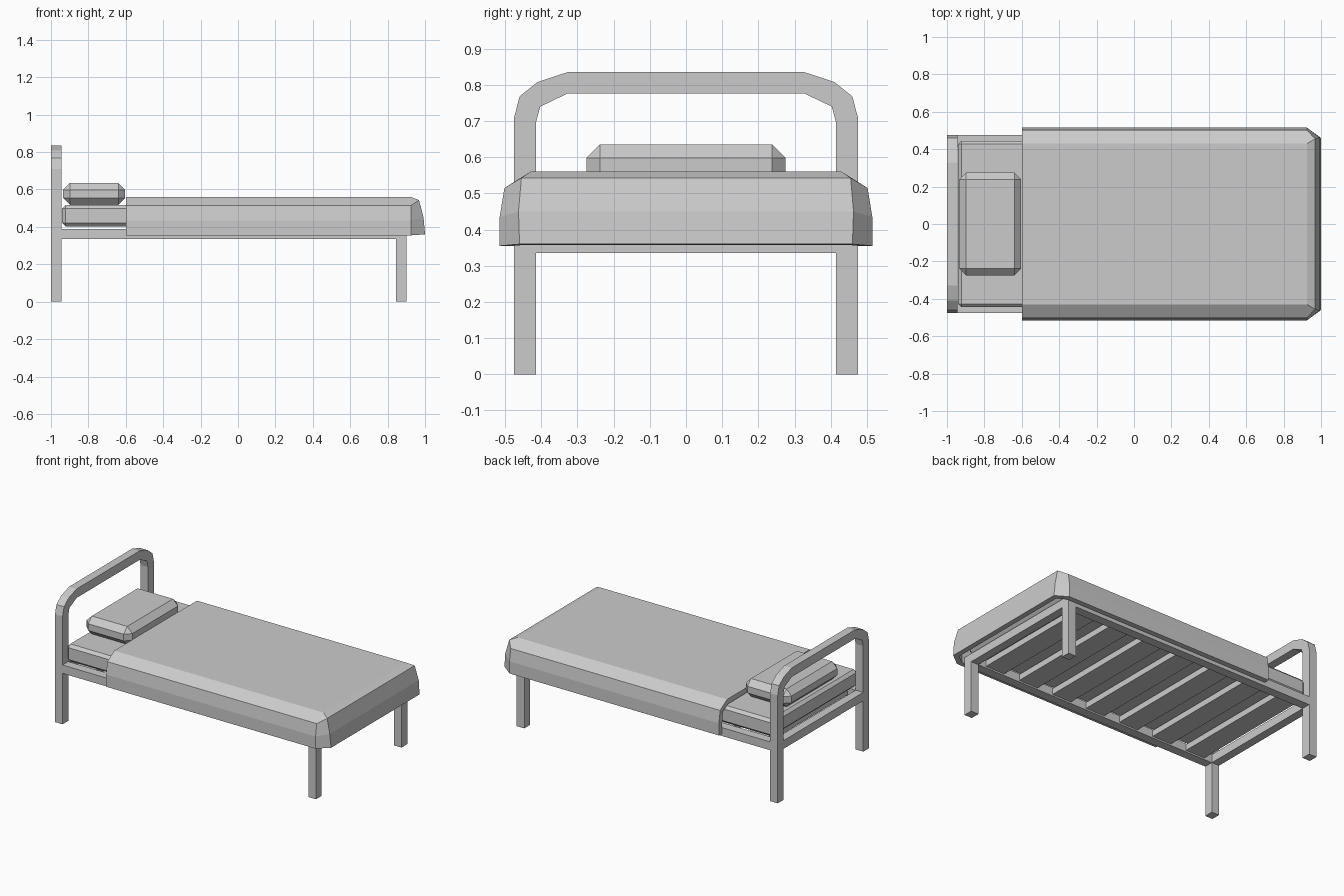
import bpy, bmesh
from mathutils import Vector

cube = bpy.data.objects.get("Cube")
if cube:
    bpy.data.objects.remove(cube, do_unlink=True)

grey = bpy.data.materials.new("plain grey")
grey.use_nodes = True
COLOUR = (0.6, 0.6, 0.6, 1)
grey.diffuse_color = COLOUR
grey.node_tree.nodes["Principled BSDF"].inputs["Base Color"].default_value = COLOUR


def finish(name, bm):
    bmesh.ops.recalc_face_normals(bm, faces=bm.faces[:])
    mesh = bpy.data.meshes.new(name)
    bm.to_mesh(mesh)
    bm.free()
    mesh.materials.append(grey)
    ob = bpy.data.objects.new(name, mesh)
    bpy.context.collection.objects.link(ob)
    return ob


def box(name, x, y, z, bevel=0):
    bm = bmesh.new()
    bmesh.ops.create_cube(bm, size=1)
    lo, hi = Vector((x[0], y[0], z[0])), Vector((x[1], y[1], z[1]))
    for v in bm.verts:
        v.co = (lo + hi) / 2 + v.co * (hi - lo)
    if bevel:
        bmesh.ops.bevel(bm, geom=bm.edges[:], offset=bevel, segments=1,
                        profile=0.5, affect='EDGES')
    return finish(name, bm)


HEAD = (-1.0, -0.945)
FOOT = (0.845, 0.9)
OUT, IN = 0.475, 0.415
RAIL_Z = (0.335, 0.39)

# Headboard: bent square bar standing on the floor
outer = [(OUT, 0), (OUT, 0.71), (0.46, 0.768), (0.41, 0.808), (0.328, 0.835)]
inner = [(IN, 0), (IN, 0.695), (0.403, 0.74), (0.365, 0.758), (0.328, 0.776)]
outer += [(-y, z) for y, z in reversed(outer)]
inner += [(-y, z) for y, z in reversed(inner)]
bm = bmesh.new()
rings = [[bm.verts.new((x, y, z)) for x, (y, z) in
          ((HEAD[0], o), (HEAD[1], o), (HEAD[1], i), (HEAD[0], i))]
         for o, i in zip(outer, inner)]
for a, b in zip(rings, rings[1:]):
    for k in range(4):
        n = (k + 1) % 4
        bm.faces.new((a[k], a[n], b[n], b[k]))
bm.faces.new(rings[0])
bm.faces.new(rings[-1])
finish("headboard", bm)

# Side rails and foot legs
for side, s in (("left", 1), ("right", -1)):
    y = sorted((s * IN, s * OUT))
    box("side_rail_" + side, (HEAD[1], FOOT[1]), y, RAIL_Z)
    box("foot_leg_" + side, FOOT, y, (0, RAIL_Z[0]))

# End rails
box("head_rail", HEAD, (-IN, IN), RAIL_Z)
box("foot_rail", FOOT, (-IN, IN), RAIL_Z)

# Slats
COUNT = 7
pitch = (FOOT[0] - HEAD[1]) / COUNT
for i in range(COUNT):
    mid = HEAD[1] + pitch * (i + 0.5)
    box(f"slat_{i + 1}", (mid - 0.07, mid + 0.07), (-IN, IN), (0.345, 0.385))

# Mattress and pillow
box("mattress", (-0.94, 0.9), (-0.445, 0.445), (0.403, 0.517), 0.018)
box("pillow", (-0.935, -0.603), (-0.275, 0.275), (0.517, 0.635), 0.037)

# Blanket: draped shell, each row runs head edge, side corner, foot corner
rows = [
    [(-0.6, 0.43, 0.56), (0.925, 0.43, 0.56), (0.968, 0.455, 0.543)],
    [(-0.6, 0.502, 0.515), (0.925, 0.502, 0.515), (0.968, 0.455, 0.543)],
    [(-0.6, 0.515, 0.435), (0.925, 0.515, 0.435), (0.992, 0.463, 0.45)],
    [(-0.6, 0.515, 0.355), (0.925, 0.515, 0.355), (1.0, 0.46, 0.36)],
]
bm = bmesh.new()
grids = [[[bm.verts.new((x, s * y, z)) for x, y, z in row] for row in rows]
         for s in (1, -1)]
for g in grids:
    for a, b in zip(g, g[1:]):
        for k in range(2):
            bm.faces.new((a[k], a[k + 1], b[k + 1], b[k]))
p, q = grids
bm.faces.new((p[0][0], p[0][1], q[0][1], q[0][0]))
bm.faces.new((p[0][1], p[0][2], q[0][2], q[0][1]))
for k in range(1, 3):
    bm.faces.new((p[k][2], p[k + 1][2], q[k + 1][2], q[k][2]))
bmesh.ops.remove_doubles(bm, verts=bm.verts[:], dist=0.0001)
blanket = finish("blanket", bm)
# Keep the shell facing outward before thickening it inward
top = max(blanket.data.polygons, key=lambda f: f.area)
if top.normal.z < 0:
    blanket.data.flip_normals()
shell = blanket.modifiers.new("thickness", 'SOLIDIFY')
shell.thickness = 0.035
shell.offset = -1
